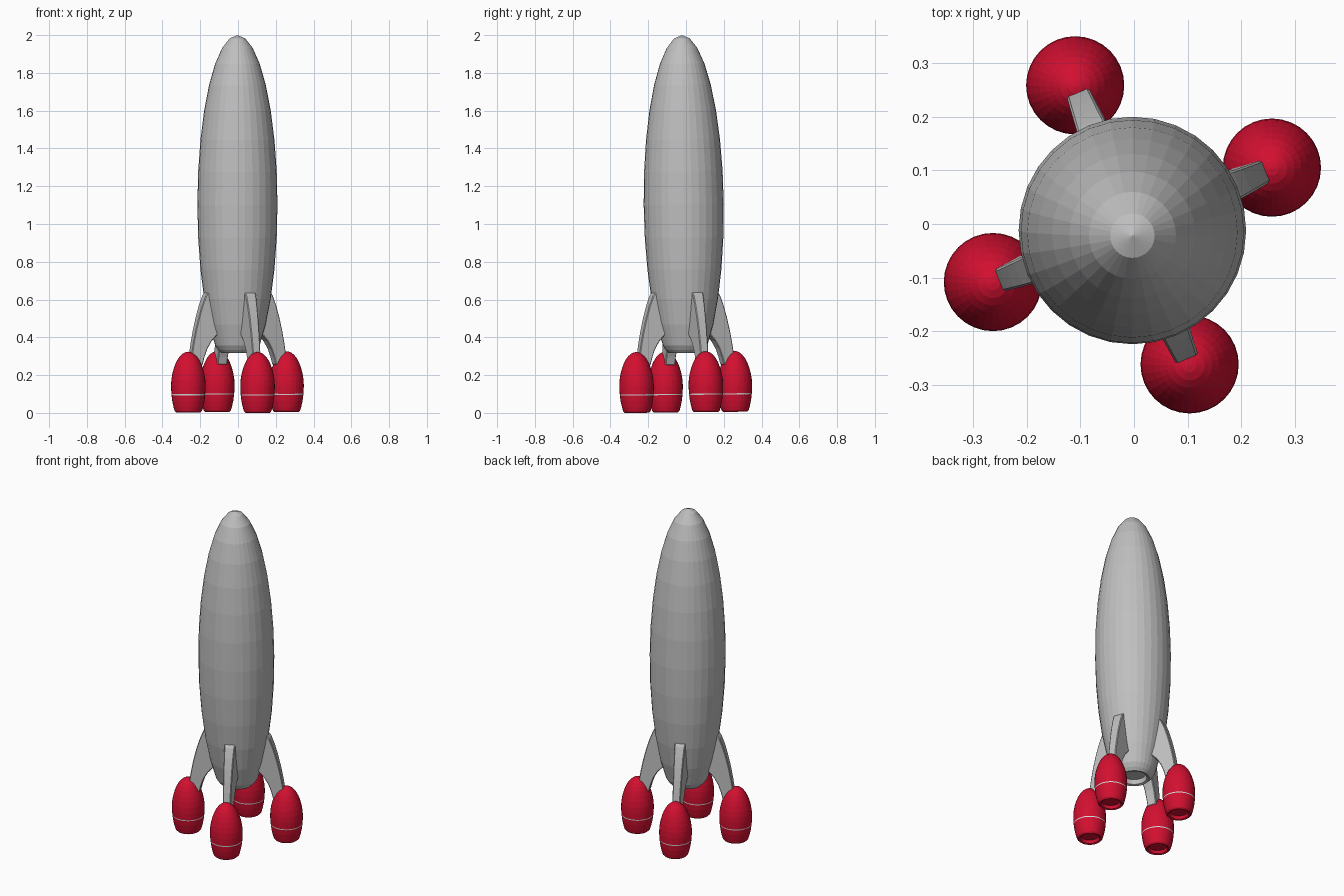
import bpy, bmesh, math
from mathutils import Matrix

if "Cube" in bpy.data.objects:
    bpy.data.objects.remove(bpy.data.objects["Cube"])


def mat(name, rgb):
    m = bpy.data.materials.new(name)
    m.diffuse_color = (*rgb, 1)
    m.use_nodes = True
    m.node_tree.nodes["Principled BSDF"].inputs["Base Color"].default_value = m.diffuse_color
    return m


grey = mat("hull grey", (0.52, 0.52, 0.52))
red = mat("pod red", (0.65, 0.005, 0.03))
pale = mat("pale band", (0.7, 0.7, 0.7))

# whole rocket leans very slightly towards the front
LEAN = Matrix.Translation((-0.003, 0, 0.003)) @ Matrix.Rotation(0.011, 4, 'X')


def finish(bm, name, mats, matrix):
    bmesh.ops.recalc_face_normals(bm, faces=bm.faces)
    me = bpy.data.meshes.new(name)
    bm.to_mesh(me)
    bm.free()
    for m in mats:
        me.materials.append(m)
    ob = bpy.data.objects.new(name, me)
    ob.matrix_world = LEAN @ matrix
    bpy.context.collection.objects.link(ob)
    return ob


def lathe(profile, n):
    """Closed solid of revolution; first and last points lie on the axis."""
    bm = bmesh.new()
    rings = []
    for r, z in profile:
        if r < 1e-5:
            rings.append([bm.verts.new((0, 0, z))] * n)
        else:
            rings.append([bm.verts.new((r * math.cos(2 * math.pi * i / n),
                                        r * math.sin(2 * math.pi * i / n), z)) for i in range(n)])
    for a, b in zip(rings, rings[1:]):
        for i in range(n):
            j = (i + 1) % n
            vs = list(dict.fromkeys((a[i], a[j], b[j], b[i])))
            bm.faces.new(vs)
    return bm


# hull: stretched sphere with its lower end cut to a recessed nozzle
prof = [(0.212 * math.sin(math.radians(11.25 * k)),
         1.1 + 0.897 * math.cos(math.radians(11.25 * k))) for k in range(14)]
prof[0] = (0, 1.997)
prof += [(0.102, 0.33), (0.086, 0.314), (0.072, 0.318), (0.066, 0.345), (0, 0.345)]
finish(lathe(prof, 32), "hull", [grey], Matrix())

# pod outline, top to bottom, with a thin pale band and a hollow underside
POD = [(0, 0.322), (0.013, 0.320), (0.028, 0.313), (0.042, 0.301), (0.055, 0.284),
       (0.067, 0.261), (0.077, 0.234), (0.085, 0.204), (0.090, 0.172), (0.0915, 0.14),
       (0.0905, 0.115), (0.0895, 0.098), (0.0890, 0.092), (0.085, 0.06), (0.078, 0.028),
       (0.072, 0.008), (0.064, 0.0), (0.055, 0.004), (0.050, 0.022), (0, 0.022)]
# fin outline in radius and height
FIN = [(0.12, 0.635), (0.178, 0.636), (0.192, 0.617), (0.212, 0.565), (0.230, 0.505),
       (0.247, 0.435), (0.260, 0.37), (0.268, 0.32), (0.272, 0.25), (0.210, 0.25),
       (0.200, 0.29), (0.184, 0.335), (0.160, 0.377), (0.128, 0.412), (0.10, 0.43)]

for k in range(4):
    turn = Matrix.Rotation(math.radians(22.3 + 90 * k), 4, 'Z')

    # engine pod
    bm = lathe(POD, 32)
    for f in bm.faces:
        if 0.091 < f.calc_center_median().z < 0.099:
            f.material_index = 1
    finish(bm, f"pod_{k + 1}", [red, pale], turn @ Matrix.Translation((0.281, 0, 0)))

    # curved fin, thinner towards its outer end
    bm = bmesh.new()
    sides = []
    for s in (-1, 1):
        sides.append([bm.verts.new((r, s * (0.033 - 0.011 * (r - 0.15) / 0.12), z))
                      for r, z in FIN])
        bm.faces.new(sides[-1])
    for i in range(len(FIN)):
        j = (i + 1) % len(FIN)
        bm.faces.new((sides[0][i], sides[0][j], sides[1][j], sides[1][i]))
    fin = finish(bm, f"fin_{k + 1}", [grey], turn)
    bev = fin.modifiers.new("edge bevel", 'BEVEL')
    bev.width = 0.004
    bev.segments = 1
    bev.limit_method = 'ANGLE'
    bev.angle_limit = math.radians(50)
